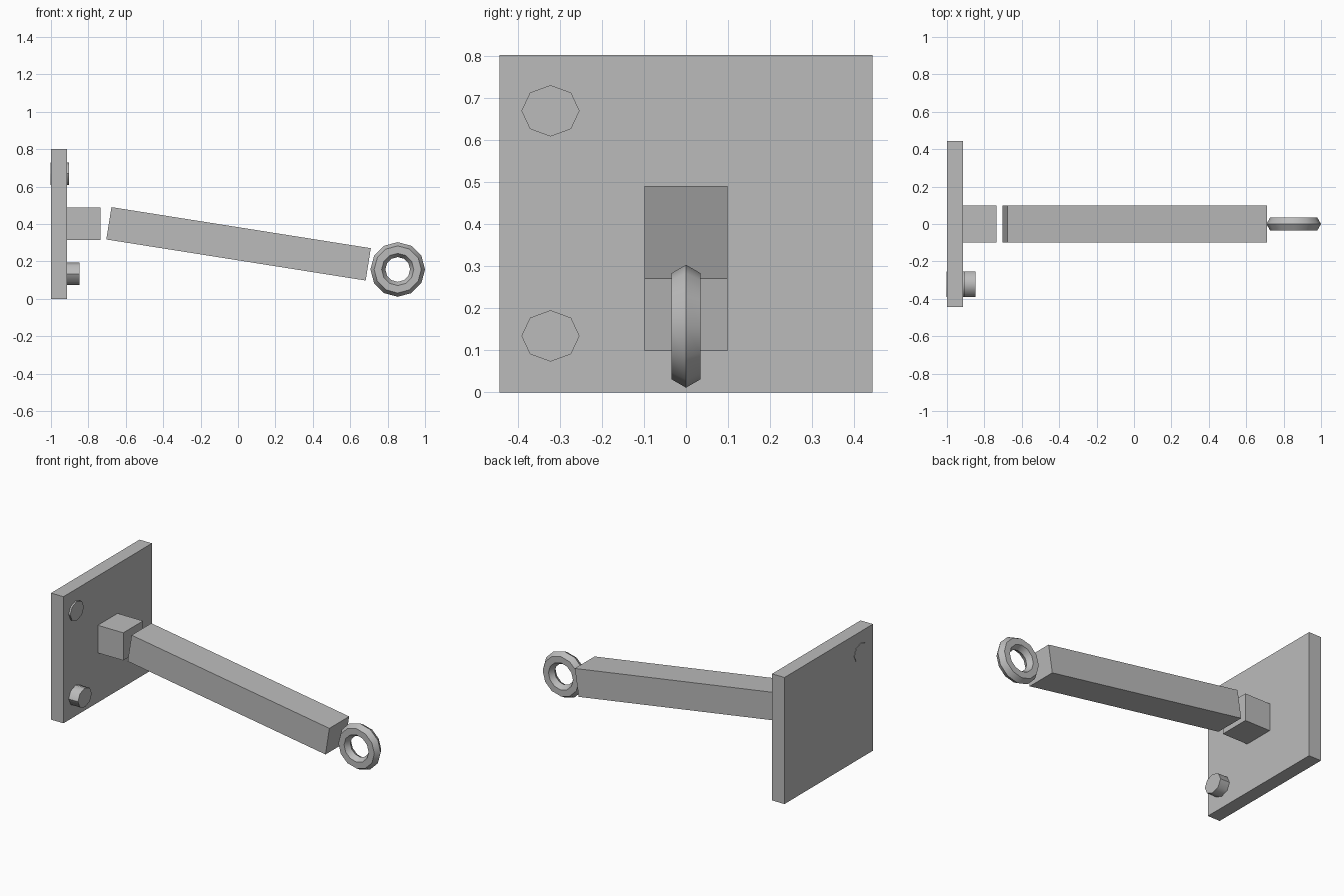
import bpy
import math

cube = bpy.data.objects.get("Cube")
if cube:
    bpy.data.objects.remove(cube, do_unlink=True)

# One plain metal colour
metal = bpy.data.materials.new("grey_metal")
metal.use_nodes = True
grey = (0.5, 0.5, 0.5, 1)
metal.diffuse_color = grey
metal.node_tree.nodes["Principled BSDF"].inputs["Base Color"].default_value = grey


def finish(name, smooth_angle=None):
    obj = bpy.context.object
    obj.name = name
    obj.data.materials.append(metal)
    bpy.ops.object.transform_apply(location=False, rotation=True, scale=True)
    if smooth_angle:
        bpy.ops.object.shade_smooth_by_angle(angle=math.radians(smooth_angle))
    return obj


def box(name, center, size, tilt=0):
    bpy.ops.mesh.primitive_cube_add(size=1, location=center,
                                    rotation=(0, math.radians(tilt), 0))
    bpy.context.object.scale = size
    return finish(name)


def bolt(name, z, x_end):
    # Slightly flattened octagonal stud, seated inside the plate
    length = 0.1
    bpy.ops.mesh.primitive_cylinder_add(
        vertices=8, radius=1, depth=length,
        location=(x_end - length / 2, -0.322, z),
        rotation=(0, math.pi / 2, 0))
    bpy.context.object.scale = (0.061, 0.069, 1)
    return finish(name, 47)


# Wall plate, mounting block and sloping arm
box("wall_plate", (-0.957, 0, 0.401), (0.087, 0.886, 0.802))
box("mounting_block", (-0.825, 0, 0.402), (0.18, 0.198, 0.175))
box("arm", (0.003, 0, 0.294), (1.404, 0.198, 0.175), 9)

# Bolts in the plate
bolt("upper_bolt", 0.669, -0.903)
bolt("lower_bolt", 0.134, -0.848)

# Ring at the end of the arm, with a six-sided section
bpy.ops.mesh.primitive_torus_add(
    major_segments=12, minor_segments=6, major_radius=0.106,
    minor_radius=0.04, location=(0.854, 0, 0.157),
    rotation=(math.pi / 2, 0, 0))
finish("end_ring", 35)
